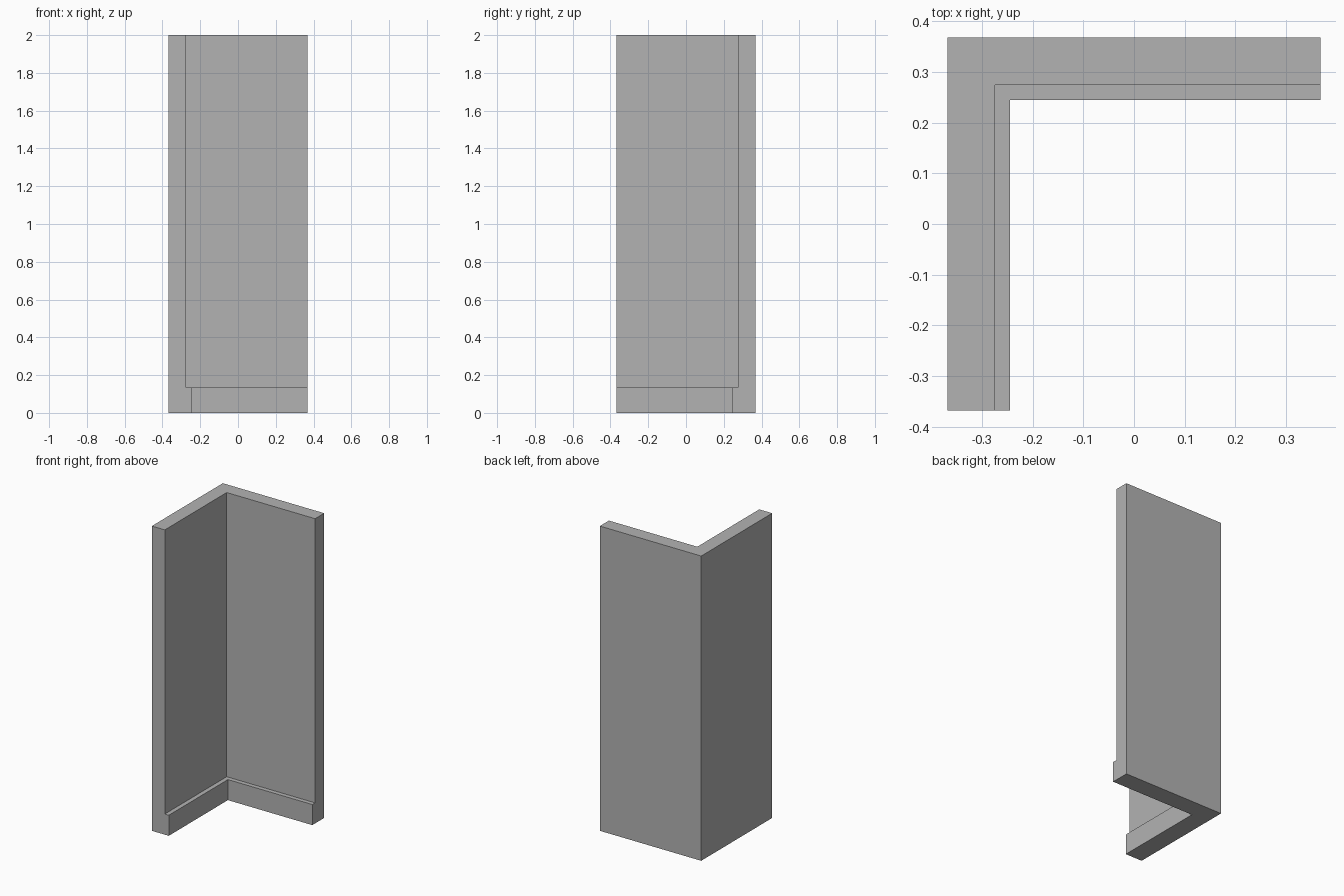
import bpy
import bmesh

cube = bpy.data.objects.get("Cube")
if cube:
    bpy.data.objects.remove(cube, do_unlink=True)

HALF = 0.368       # half the outer width
HEIGHT = 2.0
WALL = 0.094       # wall thickness
SKIRT = 0.123      # thickness at the skirting
SKIRT_TOP = 0.135

# Plain grey material
grey = bpy.data.materials.new("plain_grey")
grey.use_nodes = True
colour = (0.45, 0.45, 0.45, 1)
grey.diffuse_color = colour
grey.node_tree.nodes["Principled BSDF"].inputs["Base Color"].default_value = colour

# Wall section: depth from the outer face, and height
profile = [(0, 0), (SKIRT, 0), (SKIRT, SKIRT_TOP),
           (WALL, SKIRT_TOP), (WALL, HEIGHT), (0, HEIGHT)]

# Sweep the section along the L, mitred at the corner
bm = bmesh.new()
front_end = [bm.verts.new((d - HALF, -HALF, z)) for d, z in profile]
corner = [bm.verts.new((d - HALF, HALF - d, z)) for d, z in profile]
side_end = [bm.verts.new((HALF, HALF - d, z)) for d, z in profile]

for a, b in ((front_end, corner), (corner, side_end)):
    for i in range(len(profile)):
        j = (i + 1) % len(profile)
        bm.faces.new((a[i], a[j], b[j], b[i]))

# Close both ends
bm.faces.new(front_end)
bm.faces.new(side_end)
bmesh.ops.recalc_face_normals(bm, faces=bm.faces)

mesh = bpy.data.meshes.new("corner_wall")
bm.to_mesh(mesh)
bm.free()
mesh.materials.append(grey)
wall = bpy.data.objects.new("corner_wall_with_skirting", mesh)
bpy.context.collection.objects.link(wall)
